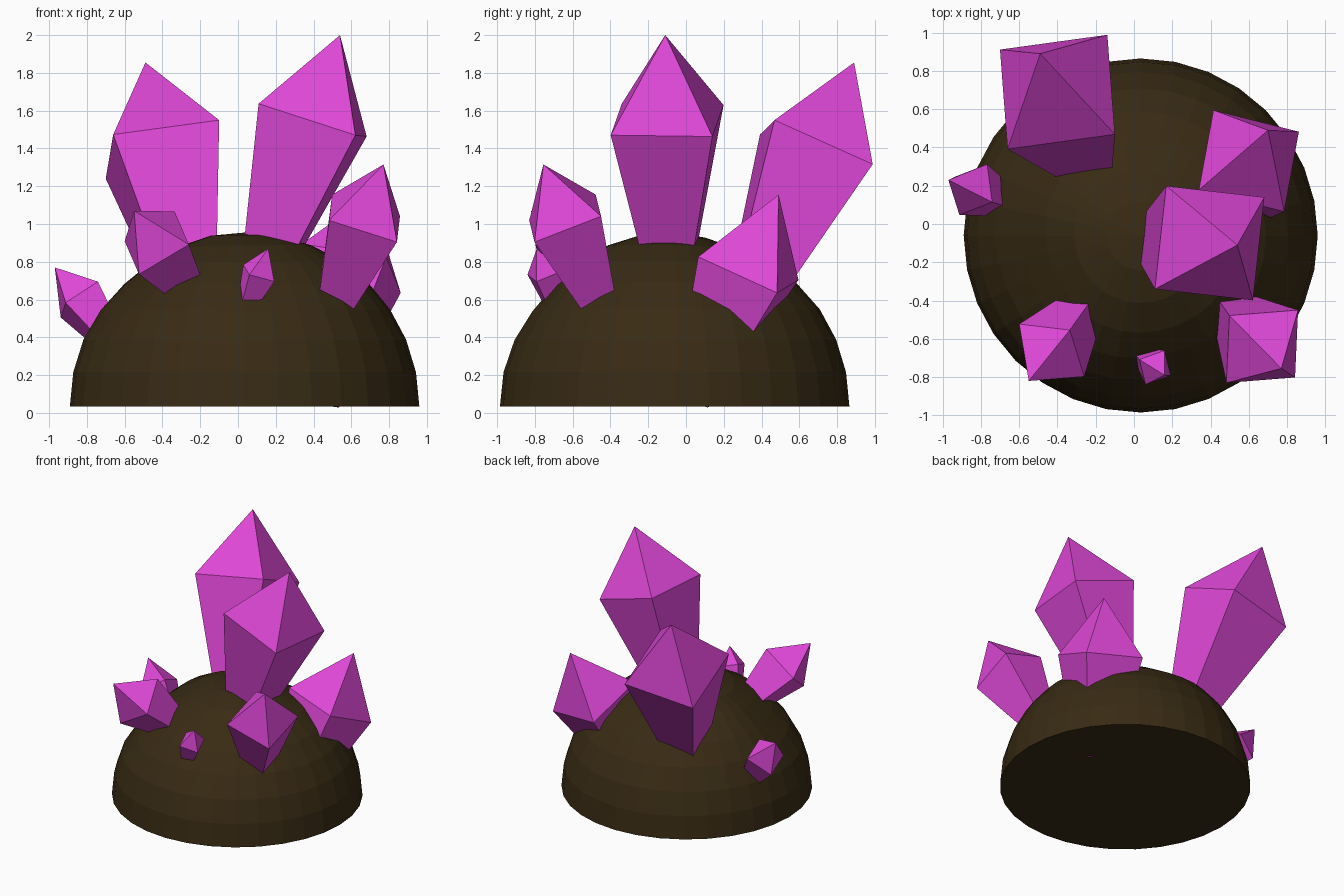
import bpy
import bmesh
import math
from mathutils import Vector

cube = bpy.data.objects.get("Cube")
if cube:
    bpy.data.objects.remove(cube, do_unlink=True)


def material(name, color):
    mat = bpy.data.materials.new(name)
    mat.use_nodes = True
    mat.diffuse_color = (*color, 1)
    mat.node_tree.nodes["Principled BSDF"].inputs["Base Color"].default_value = (*color, 1)
    return mat


def finish(bm, name, mat):
    bmesh.ops.recalc_face_normals(bm, faces=bm.faces)
    mesh = bpy.data.meshes.new(name)
    bm.to_mesh(mesh)
    bm.free()
    mesh.materials.append(mat)
    obj = bpy.data.objects.new(name, mesh)
    bpy.context.collection.objects.link(obj)
    return obj


rock_brown = material("dark brown rock", (0.04, 0.024, 0.007))
magenta = material("magenta crystal", (0.75, 0.065, 0.70))

# Rock mound: the upper half of a sphere, closed below, with shallow dents
CENTER = Vector((0.035, -0.06, 0.035))
RADIUS = 0.925
DENTS = [((-0.6, -0.25, 0.75), 0.05), ((0.1, 0.4, 0.9), 0.04), ((0.15, -0.75, 0.65), 0.03)]
bm = bmesh.new()
bmesh.ops.create_uvsphere(bm, u_segments=32, v_segments=16, radius=RADIUS)
bmesh.ops.bisect_plane(bm, geom=bm.verts[:] + bm.edges[:] + bm.faces[:], dist=0.001,
                       plane_co=(0, 0, 0), plane_no=(0, 0, 1), clear_inner=True)
rim = [e for e in bm.edges if e.is_boundary]
bmesh.ops.contextual_create(bm, geom=rim)
for v in bm.verts:
    if v.co.z > 0.1:
        outward = v.co.normalized()
        for direction, depth in DENTS:
            angle = outward.angle(Vector(direction))
            v.co -= outward * depth * math.exp(-(angle / 0.3) ** 2)
    v.co += CENTER
finish(bm, "rock_mound", rock_brown)


# Crystal: pointed tip, square belt, and a long root tapering into the rock
def crystal(name, tip, middle, corner):
    tip, middle, corner = Vector(tip), Vector(middle), Vector(corner)
    axis = tip - middle
    u = corner - middle
    u -= u.project(axis)
    v = axis.cross(u).normalized() * u.length
    bm = bmesh.new()
    apex = bm.verts.new(tip)
    spokes = (u, v, -u, -v)
    belt = [bm.verts.new(middle + s) for s in spokes]
    root = [bm.verts.new(middle - axis * 1.75 + s * 0.42) for s in spokes]
    for i in range(4):
        j = (i + 1) % 4
        bm.faces.new((apex, belt[i], belt[j]))
        bm.faces.new((belt[i], root[i], root[j], belt[j]))
    bm.faces.new(root)
    finish(bm, name, magenta)


crystal("tall_left_crystal", (0.54, -0.11, 2.0), (0.395, -0.10, 1.55), (0.11, -0.34, 1.64))
crystal("tall_back_crystal", (-0.49, 0.89, 1.855), (-0.40, 0.69, 1.395), (-0.66, 0.39, 1.47))
crystal("back_left_crystal", (0.70, 0.49, 1.155), (0.60, 0.33, 0.765), (0.34, 0.18, 0.90))
crystal("front_left_crystal", (0.77, -0.755, 1.315), (0.67, -0.64, 1.03), (0.50, -0.48, 1.16))
crystal("front_right_crystal", (-0.55, -0.82, 1.07), (-0.43, -0.66, 0.90), (-0.31, -0.52, 1.03))
crystal("side_right_crystal", (-0.97, 0.23, 0.77), (-0.84, 0.18, 0.60), (-0.73, 0.11, 0.68))
crystal("small_front_crystal", (0.16, -0.79, 0.87), (0.11, -0.75, 0.74), (0.03, -0.71, 0.79))
